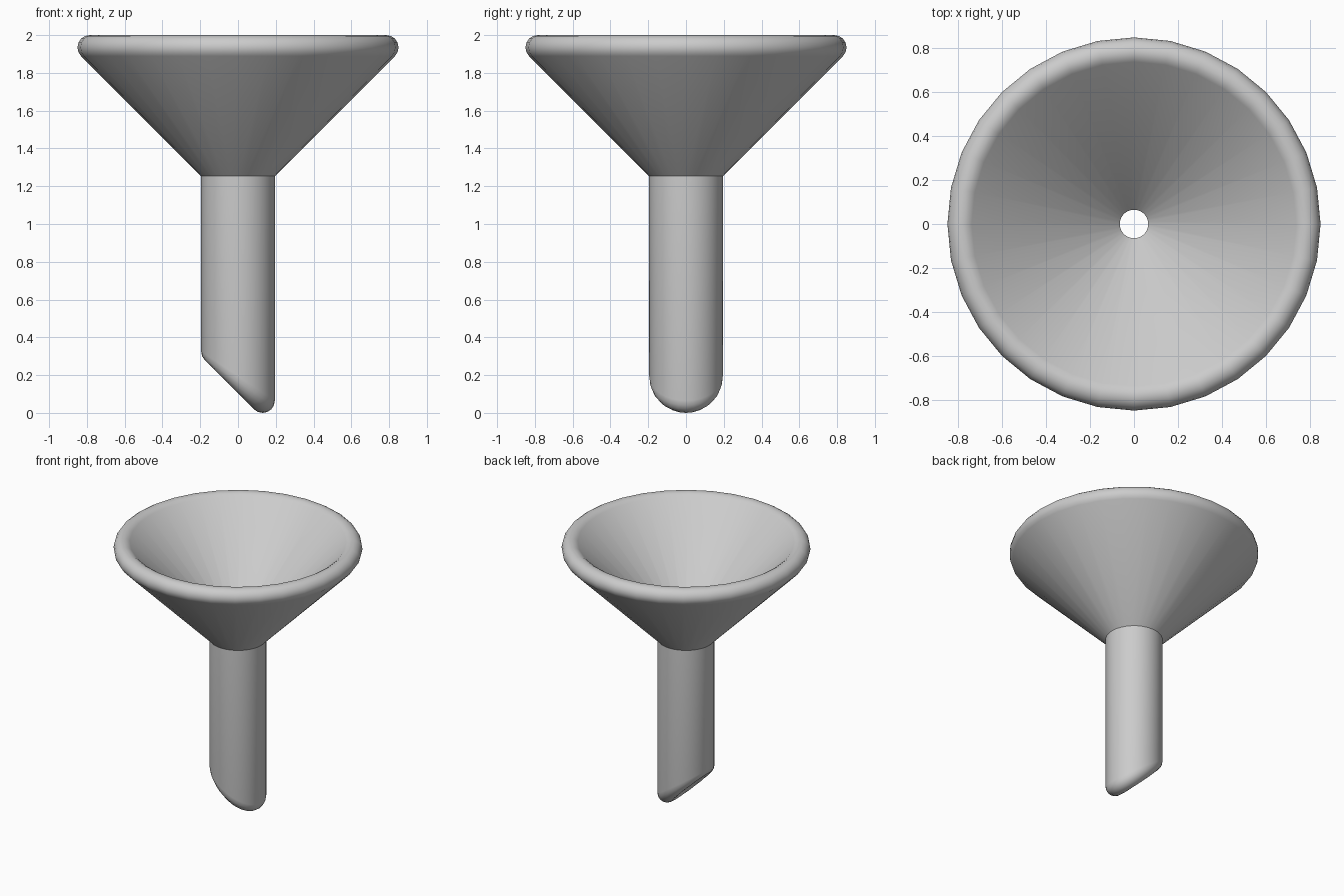
import bpy, bmesh
from math import sin, cos, pi, radians, sqrt
from mathutils import Vector

if "Cube" in bpy.data.objects:
    bpy.data.objects.remove(bpy.data.objects["Cube"])

SEG = 32            # sides around the axis
ARC = 8             # steps in each rounded lip
W = 0.065           # half wall thickness
MID = 0.13          # spout mid-wall radius
RIM_R, RIM_Z = 0.785, 2.0 - W


def section(t):
    """Closed wall section at angle t: spout, cone, rolled rim, inside, slanted tip."""
    n = Vector((cos(t), sin(t), 0))
    up = Vector((0, 0, 1))
    pts = []
    # outer and inner meeting points of cone and spout
    level = RIM_Z - RIM_R
    outer, inner = MID + W, MID - W
    z_out = level - W * sqrt(2) + outer
    z_in = level + W * sqrt(2) + inner
    pts.append(n * outer + up * z_out)
    # rounded rim
    for i in range(ARC + 1):
        a = -pi / 4 + pi * i / ARC
        pts.append(n * (RIM_R + W * cos(a)) + up * (RIM_Z + W * sin(a)))
    pts.append(n * inner + up * z_in)
    # rounded lip that follows the 45 degree slanted cut
    centre = n * MID + up * (W + MID - MID * cos(t))
    tangent = Vector((-sin(t), cos(t), sin(t))).normalized()
    down = n.cross(tangent)
    if down.z > 0:
        down = -down
    for i in range(ARC + 1):
        a = pi - pi * i / ARC
        pts.append(centre + W * (n * cos(a) + down * sin(a)))
    return pts


# funnel: sections joined around the axis
bm = bmesh.new()
rings = [[bm.verts.new(p) for p in section(2 * pi * k / SEG)] for k in range(SEG)]
count = len(rings[0])
for k in range(SEG):
    a, b = rings[k], rings[(k + 1) % SEG]
    for i in range(count):
        j = (i + 1) % count
        bm.faces.new((a[i], b[i], b[j], a[j]))
bmesh.ops.recalc_face_normals(bm, faces=bm.faces)
mesh = bpy.data.meshes.new("funnel")
bm.to_mesh(mesh)
bm.free()
funnel = bpy.data.objects.new("funnel", mesh)
bpy.context.collection.objects.link(funnel)
bpy.context.view_layer.objects.active = funnel
funnel.select_set(True)
bpy.ops.object.shade_smooth_by_angle(angle=radians(35))
